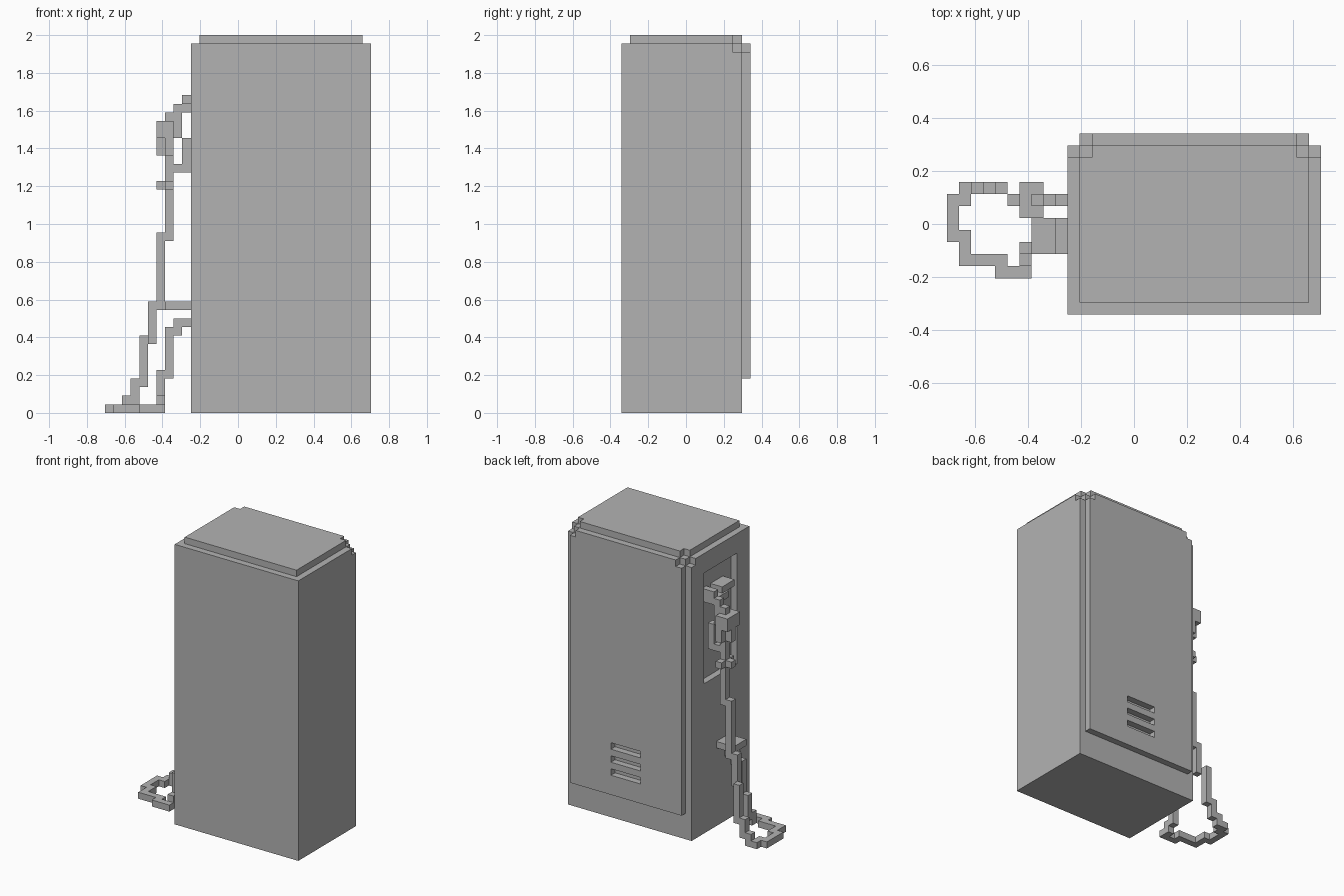
import bpy
import bmesh
from mathutils import Vector

UNIT = 2 / 44                                  # edge of one building block
ORIGIN = Vector((-15.5, -7.5, 0)) * UNIT       # grid corner of the model

if "Cube" in bpy.data.objects:
    bpy.data.objects.remove(bpy.data.objects["Cube"], do_unlink=True)

grey = bpy.data.materials.new("painted_grey")
grey.use_nodes = True
GREY = (0.45, 0.45, 0.45, 1)
grey.diffuse_color = GREY
grey.node_tree.nodes["Principled BSDF"].inputs["Base Color"].default_value = GREY


def blocks(name, *boxes):
    """One object made of boxes, each given by grid ranges along x, y and z."""
    bm = bmesh.new()
    for spans in boxes:
        low = ORIGIN + Vector([s[0] for s in spans]) * UNIT
        high = ORIGIN + Vector([s[1] for s in spans]) * UNIT
        verts = bmesh.ops.create_cube(bm, size=1)["verts"]
        bmesh.ops.scale(bm, verts=verts, vec=high - low)
        bmesh.ops.translate(bm, verts=verts, vec=(low + high) / 2)
    mesh = bpy.data.meshes.new(name)
    bm.to_mesh(mesh)
    bm.free()
    mesh.materials.append(grey)
    obj = bpy.data.objects.new(name, mesh)
    bpy.context.scene.collection.objects.link(obj)
    return obj


def carve(target, *boxes):
    """Cut boxes out of an object."""
    cutter = blocks(target.name + "_cutter", *boxes)
    cutter.hide_render = True
    mod = target.modifiers.new("carve", 'BOOLEAN')
    mod.operation = 'DIFFERENCE'
    mod.solver = 'EXACT'
    mod.object = cutter
    bpy.context.view_layer.objects.active = target
    bpy.ops.object.modifier_apply(modifier=mod.name)
    bpy.data.objects.remove(cutter, do_unlink=True)


def both_ends(left, right, depth, height):
    """Notch boxes at the two x ends of a part."""
    return [((left - 1, left + 1), depth, height),
            ((right - 1, right + 1), depth, height)]


def cell(n):
    return (n, n + 1)


def runs(x_heights, y):
    """Upright hose runs in one y layer: x cell, bottom, top."""
    return [(cell(x), cell(y), (low, high)) for x, low, high in x_heights]


# Cabinet with nozzle recess and stepped upper rear corners
cabinet = blocks("cabinet", ((10, 31), (0, 14), (0, 43)))
carve(cabinet, ((9, 11), (3, 11), (23, 40)),
      *both_ends(10, 31, (13, 15), (42, 44)))

# Raised top panel
top_panel = blocks("top_panel", ((11, 30), (1, 14), (43, 44)))
carve(top_panel, *both_ends(11, 30, (13, 15), (42, 45)))

# Raised rear panel with three vent slots
rear_panel = blocks("rear_panel", ((11, 30), (14, 15), (4, 43)))
carve(rear_panel, *both_ends(11, 30, (13, 16), (42, 44)),
      *[((18, 23), (13, 16), cell(z)) for z in (7, 9, 11)])

# Nozzle holder bars in the recess and the hose shelf
blocks("holder_bars", ((9, 11), (5, 8), cell(36)), (cell(10), (5, 8), cell(34)))
blocks("hose_shelf", ((7, 10), (5, 8), cell(12)))

# Nozzle: stepped spout, wide grip and trigger guard
blocks("nozzle_spout", ((9, 11), cell(9), (35, 37)),
       *runs([(8, 32, 36), (7, 34, 35)], 9))
blocks("nozzle_grip", ((6, 8), (8, 11), (32, 34)),
       (cell(7), (8, 11), (30, 32)), (cell(6), cell(9), (30, 32)))
blocks("trigger_guard", *runs([(9, 28, 32), (8, 28, 29)], 9))
blocks("hose_collar", (cell(7), (8, 11), cell(26)), (cell(6), cell(9), cell(26)))

# Hose hanging from the nozzle down to the ground
blocks("hanging_hose", *runs([(7, 20, 30), (6, 12, 21), (5, 8, 13)], 9),
       *runs([(4, 3, 9), (3, 1, 4), (2, 0, 2)], 10))

# Loop lying on the ground
ground = cell(0)
blocks("ground_hose", (cell(1), (9, 11), ground), (cell(0), (6, 10), ground),
       (cell(1), (4, 7), ground), ((2, 5), cell(4), ground),
       ((4, 7), cell(3), ground))

# Hose rising back into the cabinet
blocks("return_hose", *runs([(6, 0, 2)], 4),
       *runs([(6, 1, 5), (7, 4, 10), (8, 9, 11), (9, 10, 11)], 5))
